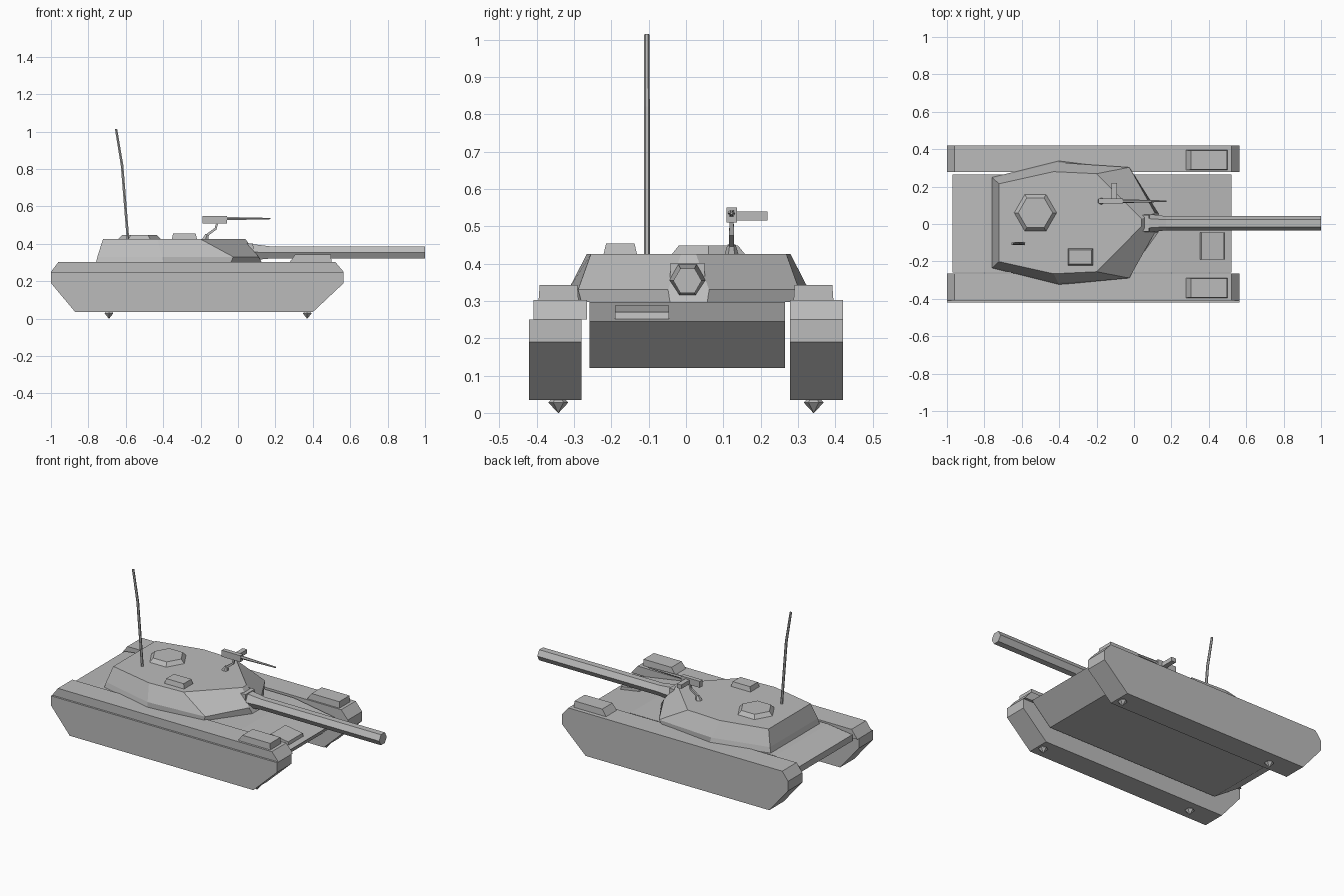
import bpy, bmesh, math
from mathutils import Vector

if "Cube" in bpy.data.objects:
    bpy.data.objects.remove(bpy.data.objects["Cube"], do_unlink=True)

GREY = (0.5, 0.5, 0.5, 1)
paint = bpy.data.materials.new("plain grey")
paint.use_nodes = True
paint.diffuse_color = GREY
paint.node_tree.nodes["Principled BSDF"].inputs["Base Color"].default_value = GREY


def loft(name, rings):
    """Join closed rings of equal length with flat sides and end caps."""
    bm = bmesh.new()
    loops = [[bm.verts.new(p) for p in ring] for ring in rings]
    for a, b in zip(loops, loops[1:]):
        n = len(a)
        for i in range(n):
            j = (i + 1) % n
            bm.faces.new((a[i], a[j], b[j], b[i]))
    bm.faces.new(loops[0])
    bm.faces.new(loops[-1])
    bmesh.ops.recalc_face_normals(bm, faces=bm.faces)
    mesh = bpy.data.meshes.new(name)
    bm.to_mesh(mesh)
    bm.free()
    mesh.materials.append(paint)
    obj = bpy.data.objects.new(name, mesh)
    bpy.context.collection.objects.link(obj)
    return obj


def prism(name, profile, y0, y1):
    """Extrude an x-z profile across y."""
    return loft(name, [[(x, y, z) for x, z in profile] for y in (y0, y1)])


def block(name, x, y, z, slope=0.0, rear_slope=None):
    """Box between min/max pairs whose top is drawn in by the slope."""
    rear = slope if rear_slope is None else rear_slope

    def rect(s, r, h):
        return [(x[0] + r, y[0] + s, h), (x[1] - s, y[0] + s, h),
                (x[1] - s, y[1] - s, h), (x[0] + r, y[1] - s, h)]
    return loft(name, [rect(0, 0, z[0]), rect(slope, rear, z[1])])


def tube(name, points, radii, sides=6, turn=0.0):
    """Sweep a regular polygon along a path."""
    points = [Vector(p) for p in points]
    axis = (points[-1] - points[0]).normalized()
    u = Vector((0, 1, 0)) if abs(axis.y) < 0.9 else Vector((1, 0, 0))
    v = axis.cross(u).normalized()
    angles = [turn + math.tau * i / sides for i in range(sides)]
    return loft(name, [[p + r * (math.cos(a) * u + math.sin(a) * v) for a in angles]
                       for p, r in zip(points, radii)])


# Track units: the right upper guard sits slightly inboard
lower = [(0.565, 0.25), (0.565, 0.19), (0.40, 0.035), (-0.87, 0.035), (-1, 0.19), (-1, 0.25)]
upper = [(-1, 0.25), (-0.96, 0.303), (0.52, 0.303), (0.565, 0.25)]
prism("left_track", lower + upper[1:3], 0.278, 0.42)
prism("right_track", lower, -0.42, -0.28)
prism("right_track_guard", upper, -0.408, -0.265)

# Stub cones and stowage boxes on both sides
for side, s in (("left", 1), ("right", -1)):
    for end, x in (("front", 0.37), ("rear", -0.69)):
        tube(f"{side}_{end}_stub", [(x, s * 0.342, 0.04), (x, s * 0.342, 0.028),
                                   (x, s * 0.342, 0)], [0.015, 0.027, 0.001])
    ys = sorted((s * 0.288, s * 0.395))
    block(f"{side}_stowage_box", (0.275, 0.50), ys, (0.30, 0.342), 0.003, 0.03)

# Hull with sloping nose and rear deck
prism("hull", [(0.52, 0.245), (0.39, 0.12), (-0.80, 0.12), (-0.97, 0.235),
               (-0.97, 0.275), (-0.80, 0.297), (0.20, 0.297)], -0.258, 0.265)
prism("driver_hatch", [(0.35, 0.265), (0.36, 0.288), (0.48, 0.27), (0.485, 0.245)],
      -0.19, -0.045)


# Turret: half outlines mirrored about a slightly offset centre
def outline(half, z):
    return ([(x, 0.007 - y, z) for x, y in half] +
            [(x, 0.007 + y, z) for x, y in reversed(half)])


loft("turret", [
    outline([(-0.76, 0.242), (-0.40, 0.332), (-0.04, 0.287), (0.13, 0.05)], 0.297),
    outline([(-0.752, 0.236), (-0.405, 0.322), (-0.025, 0.296), (0.11, 0.055)], 0.33),
    outline([(-0.722, 0.208), (-0.43, 0.273), (-0.20, 0.262), (0.04, 0.02)], 0.425)])

# Main gun
block("gun_mantlet", (0.0, 0.085), (-0.045, 0.053), (0.31, 0.402), 0.004)
tube("gun_collar", [(0.04, 0.004, 0.356), (0.17, 0.004, 0.354)], [0.054, 0.038])
tube("gun_barrel", [(0.15, 0.004, 0.354), (1.0, 0.004, 0.354)], [0.038, 0.038])

# Roof fittings
tube("commander_hatch", [(-0.527, 0.06, 0.42), (-0.527, 0.06, 0.448)],
     [0.118, 0.092], turn=math.pi / 2)
block("loader_hatch", (-0.355, -0.218), (-0.222, -0.13), (0.42, 0.454), 0.008)
tube("antenna", [(-0.588, -0.105, 0.42), (-0.62, -0.105, 0.82), (-0.652, -0.105, 1.014)],
     [0.008, 0.008, 0.007])

# Roof machine gun
tube("machine_gun_foot", [(-0.175, 0.122, 0.42), (-0.165, 0.122, 0.45)], [0.02, 0.011])
tube("machine_gun_arm", [(-0.175, 0.122, 0.44), (-0.12, 0.122, 0.48), (-0.11, 0.122, 0.515)],
     [0.009, 0.009, 0.008], 4, math.pi / 4)
block("machine_gun_body", (-0.19, -0.06), (0.109, 0.136), (0.51, 0.55))
block("ammunition_box", (-0.12, -0.09), (0.13, 0.218), (0.515, 0.54))
tube("machine_gun_barrel", [(-0.065, 0.122, 0.535), (0.175, 0.122, 0.535)], [0.01, 0.004])
